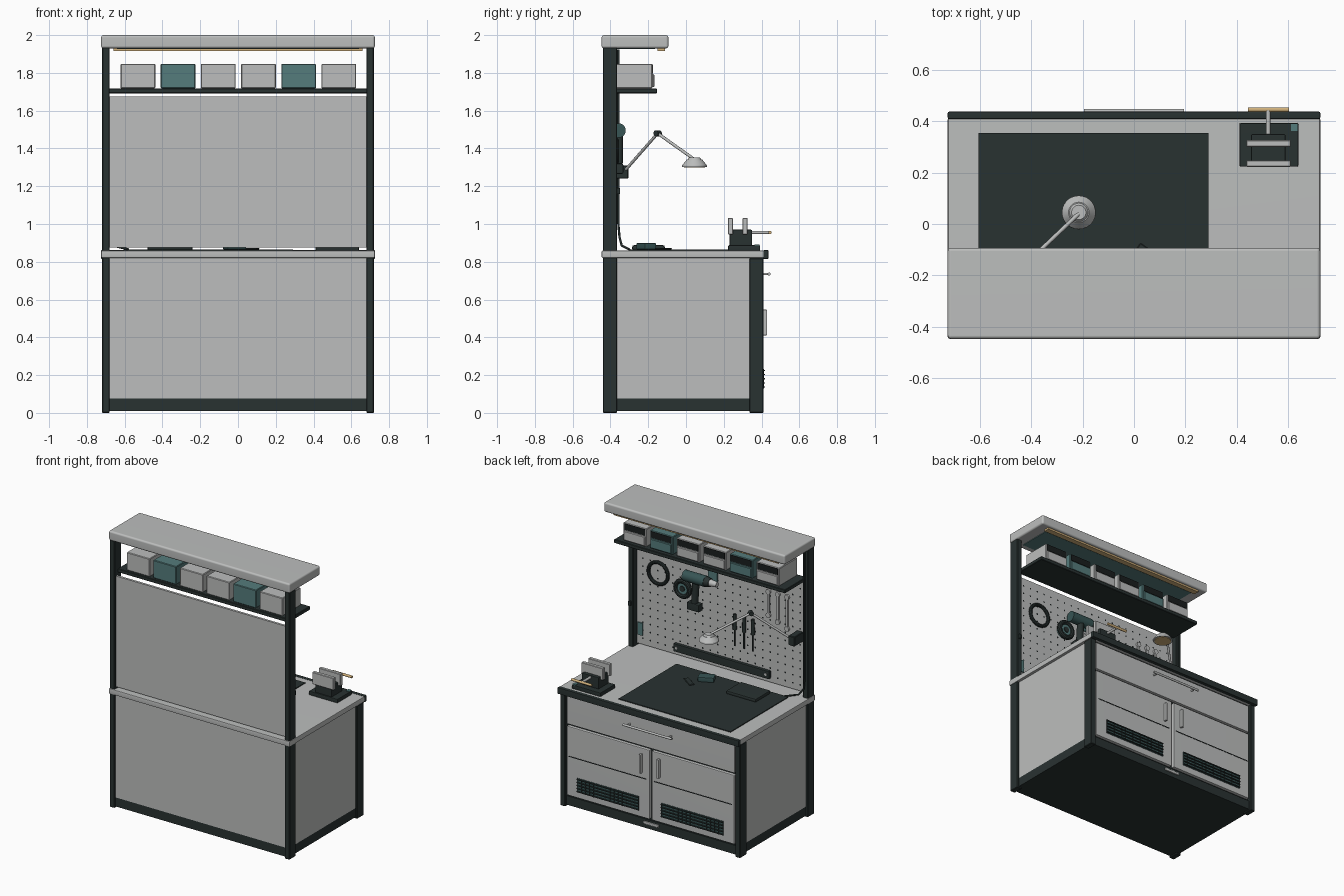
import bpy, bmesh, math
from mathutils import Vector

if "Cube" in bpy.data.objects:
    bpy.data.objects.remove(bpy.data.objects["Cube"])


def material(name, r, g, b):
    m = bpy.data.materials.new(name)
    m.use_nodes = True
    m.diffuse_color = (r, g, b, 1)
    m.node_tree.nodes["Principled BSDF"].inputs["Base Color"].default_value = (r, g, b, 1)
    return m


GREY = material("light grey", .505, .515, .51)
DARK = material("dark slate", .022, .032, .031)
TEAL = material("muted teal", .09, .2, .2)
DEEP = material("deep teal", .038, .09, .09)
TAN = material("warm tan", .64, .44, .2)
BLACK = material("near black", .01, .013, .013)


def finish(name, bm, mat, smooth=False):
    me = bpy.data.meshes.new(name)
    bm.to_mesh(me)
    bm.free()
    me.materials.append(mat)
    ob = bpy.data.objects.new(name, me)
    bpy.context.collection.objects.link(ob)
    if smooth:
        bpy.ops.object.select_all(action='DESELECT')
        ob.select_set(True)
        bpy.context.view_layer.objects.active = ob
        bpy.ops.object.shade_smooth_by_angle(angle=math.radians(35))
    return ob


def box(name, x, y, z, mat, bevel=0, segments=2):
    """Box from three (low, high) ranges."""
    bm = bmesh.new()
    bmesh.ops.create_cube(bm, size=1)
    for v in bm.verts:
        v.co = [r[0] if c < 0 else r[1] for c, r in zip(v.co, (x, y, z))]
    if bevel:
        bmesh.ops.bevel(bm, geom=bm.edges[:], offset=bevel, segments=segments,
                        profile=.5, affect='EDGES')
    ob = finish(name, bm, mat, bool(bevel))
    if bevel:
        ob.modifiers.new("flat_faces", 'WEIGHTED_NORMAL').keep_sharp = True
    return ob


def rod(name, a, b, r1, mat, r2=None, sides=20):
    """Cylinder or cone between two points."""
    a, b = Vector(a), Vector(b)
    bm = bmesh.new()
    bmesh.ops.create_cone(bm, cap_ends=True, segments=sides, radius1=r1,
                          radius2=r1 if r2 is None else r2, depth=(b - a).length)
    turn = (b - a).to_track_quat('Z', 'Y').to_matrix().to_4x4()
    turn.translation = (a + b) / 2
    bm.transform(turn)
    return finish(name, bm, mat, True)


def ring(name, centre, radius, thick, mat):
    """Torus facing the working side."""
    bpy.ops.mesh.primitive_torus_add(location=centre, rotation=(math.pi / 2, 0, 0),
                                     major_radius=radius, minor_radius=thick,
                                     major_segments=32, minor_segments=10)
    ob = bpy.context.object
    ob.name = name
    ob.data.materials.append(mat)
    bpy.ops.object.shade_smooth_by_angle()


# Frame, base and cabinet shell
for s, side in ((-1, "right"), (1, "left")):
    xs = sorted((s * .68, s * .72))
    box("rear_post_" + side, xs, (-.44, -.365), (0, 1.935), DARK, .004, 1)
    box("front_post_" + side, xs, (.335, .41), (0, .82), DARK, .004, 1)
    box("side_panel_" + side, sorted((s * .67, s * .705)), (-.37, .34), (.075, .82), GREY)
box("base", (-.705, .705), (-.43, .395), (.01, .075), DARK)
box("cabinet_core", (-.675, .675), (-.41, .385), (.07, .82), DARK)
box("back_panel", (-.68, .68), (-.43, -.405), (.075, .82), GREY)
box("post_clip", (.69, .71), (-.366, -.35), (1.16, 1.19), DARK)

# Worktop with dark front edge
box("worktop", (-.725, .725), (-.447, .415), (.82, .86), GREY, .008)
box("worktop_edge", (-.725, .725), (.408, .437), (.815, .862), DARK, .006)
box("work_mat", (-.605, .29), (-.305, .355), (.858, .866), DARK)

# Drawer and doors
box("drawer_front", (-.672, .672), (.375, .405), (.6, .805), GREY, .006)
rod("drawer_handle", (-.195, .44, .735), (.195, .44, .735), .008, GREY)
for x in (-.165, .165):
    rod("drawer_handle_standoff", (x, .4, .735), (x, .44, .735), .006, GREY, sides=12)
for s, side in ((-1, "right"), (1, "left")):
    box("door_" + side, sorted((s * .008, s * .672)), (.375, .407), (.085, .587), GREY, .008)
    box("door_groove_" + side, sorted((s * .03, s * .655)), (.4, .409), (.368, .374), BLACK)
    box("door_handle_" + side, sorted((s * .062, s * .079)), (.4, .429), (.41, .547), GREY, .004)
    box("vent_" + side, sorted((s * .09, s * .585)), (.4, .41), (.13, .232), DEEP)
    for i in range(5):
        z = .137 + i * .022
        box("vent_slat_" + side, sorted((s * .09, s * .585)), (.405, .418), (z - .003, z + .003), DARK)
    for i in range(16):
        x = s * (.093 + i * .0326)
        box("vent_bar_" + side, (x - .002, x + .002), (.405, .413), (.13, .232), DARK)
box("kick_plate", (-.06, .06), (.39, .403), (.04, .06), GREY, .004)

# Recessed pegboard with a grid of holes
FACE = -.408
box("pegboard", (-.68, .68), (-.425, FACE), (.875, 1.675), GREY)
bm = bmesh.new()
for i in range(22):
    for j in range(13):
        c = Vector((-.63 + i * .06, FACE + .0015, .92 + j * .058))
        hole = [bm.verts.new(c + Vector((.0065 * math.cos(k * math.pi / 4), 0,
                                         .0065 * math.sin(k * math.pi / 4)))) for k in range(8)]
        bm.faces.new(hole[::-1])
finish("peg_holes", bm, BLACK)
box("tool_rail", (-.395, .37), (FACE, -.383), (.905, .962), DARK, .004)
for x in (-.37, .345):
    rod("rail_screw", (x, -.384, .935), (x, -.379, .935), .01, GREY, sides=12)
box("outlet_plate", (.63, .67), (FACE, -.4), (.94, 1.03), TEAL)

# Roof and strip light
box("roof", (-.725, .725), (-.447, -.093), (1.93, 2), GREY, .013, 3)
box("roof_liner", (-.64, .64), (-.4, -.165), (1.926, 1.932), TEAL)
box("strip_light", (-.66, .66), (-.152, -.112), (1.917, 1.932), TAN)

# Shelf with storage bins
box("shelf", (-.685, .685), (-.4, -.154), (1.692, 1.718), DARK, .003, 1)
for i in range(6):
    x = -.53 + i * .2128
    colour = TEAL if i in (1, 4) else GREY
    box("bin", (x - .092, x + .092), (-.385, -.178), (1.718, 1.848), colour, .004, 1)
    box("bin_opening", (x - .082, x + .082), (-.18, -.175), (1.798, 1.844), BLACK)
    box("bin_lip", (x - .085, x + .085), (-.18, -.168), (1.725, 1.793), colour, .004, 1)

# Hanging coil and tape roll
ring("cable_coil", (.5, -.396, 1.43), .078, .012, DARK)
ring("tape_roll", (.287, -.372, 1.385), .055, .017, DARK)
rod("tape_core", (.287, FACE, 1.385), (.287, -.368, 1.385), .048, TEAL)
rod("tape_hub", (.287, -.38, 1.385), (.287, -.362, 1.385), .02, DARK)

# Power drill on its holder
box("drill_holder", (.03, .1), (FACE, -.395), (1.46, 1.56), TEAL)
rod("drill_body", (.26, -.357, 1.495), (.09, -.357, 1.495), .038, DEEP)
rod("drill_collar", (.09, -.357, 1.495), (.055, -.357, 1.495), .036, DARK, .028)
rod("drill_chuck", (.055, -.357, 1.495), (0, -.357, 1.495), .024, GREY, .018)
rod("drill_handle", (.17, -.357, 1.47), (.18, -.357, 1.32), .024, DARK)
box("drill_battery", (.13, .23), (-.382, -.332), (1.265, 1.32), DARK, .008)

# Screwdrivers and spanners
for x in (-.115, -.19, -.26):
    rod("screwdriver_grip", (x, -.393, 1.19), (x, -.393, 1.3), .014, DARK, .011, 12)
    rod("screwdriver_shaft", (x, -.393, 1.07), (x, -.393, 1.19), .006, DARK, sides=8)
for i in range(3):
    x, top, low = -.378 - i * .075, 1.53, 1.36 - i * .03
    box("spanner_shank", (x - .008, x + .008), (FACE, -.397), (low, top), GREY)
    for z in (low, top):
        rod("spanner_head", (x, FACE, z), (x, -.395, z), .018, GREY, sides=12)

# Articulated lamp
base, elbow, head = (-.625, -.33, 1.275), (-.415, -.15, 1.48), (-.215, .04, 1.345)
box("lamp_bracket", (-.655, -.605), (FACE, -.305), (1.24, 1.31), DARK, .004, 1)
rod("lamp_lower_arm", base, elbow, .008, GREY, sides=12)
rod("lamp_upper_arm", elbow, head, .008, GREY, sides=12)
rod("lamp_elbow", (-.427, -.14, 1.48), (-.403, -.16, 1.48), .016, DARK)
rod("lamp_rim", (-.215, .045, 1.303), (-.215, .045, 1.313), .066, GREY, .064, 28)
rod("lamp_shade", (-.215, .045, 1.313), (-.215, .045, 1.342), .064, GREY, .04, 28)
rod("lamp_cap", (-.215, .045, 1.342), (-.215, .045, 1.352), .036, GREY, .028, 28)
rod("lamp_bulb", (-.215, .045, 1.299), (-.215, .045, 1.306), .055, TAN, sides=28)

# Power cable down the post to the worktop
curve = bpy.data.curves.new("power_cable", 'CURVE')
curve.dimensions = '3D'
curve.bevel_depth = .006
curve.bevel_resolution = 2
line = curve.splines.new('POLY')
path = [(-.7, -.358, 1.925), (-.7, -.358, 1.0), (-.695, -.352, .93), (-.665, -.34, .885),
        (-.58, -.3, .866)]
line.points.add(len(path) - 1)
for p, co in zip(line.points, path):
    p.co = (*co, 1)
curve.materials.append(DARK)
bpy.context.collection.objects.link(bpy.data.objects.new("power_cable", curve))

# Bench vise
box("vise_base", (.41, .64), (.223, .393), (.858, .888), DARK, .006)
box("vise_corner_tab", (.612, .637), (.362, .39), (.884, .892), TEAL)
box("vise_body", (.455, .59), (.23, .35), (.885, .97), DARK, .006)
for y in (.222, .3):
    box("vise_jaw", (.437, .61), (y, y + .026), (.945, 1.032), GREY, .003, 1)
rod("vise_screw", (.522, .34, .955), (.522, .445, .955), .009, GREY)
rod("vise_handle", (.443, .445, .955), (.603, .445, .955), .009, TAN)

# Items lying on the worktop
box("tray", (-.48, -.24), (-.285, -.112), (.86, .888), DARK, .01)
gadget = box("gauge_body", (-.055, .055), (-.035, .035), (0, .036), DEEP, .008)
gadget.location = (-.018, -.21, .864)
gadget.rotation_euler.z = math.radians(25)
arm = box("gauge_arm", (-.055, .055), (-.018, .018), (0, .008), DARK, .003, 1)
arm.location = (.06, -.12, .865)
arm.rotation_euler.z = math.radians(-35)
